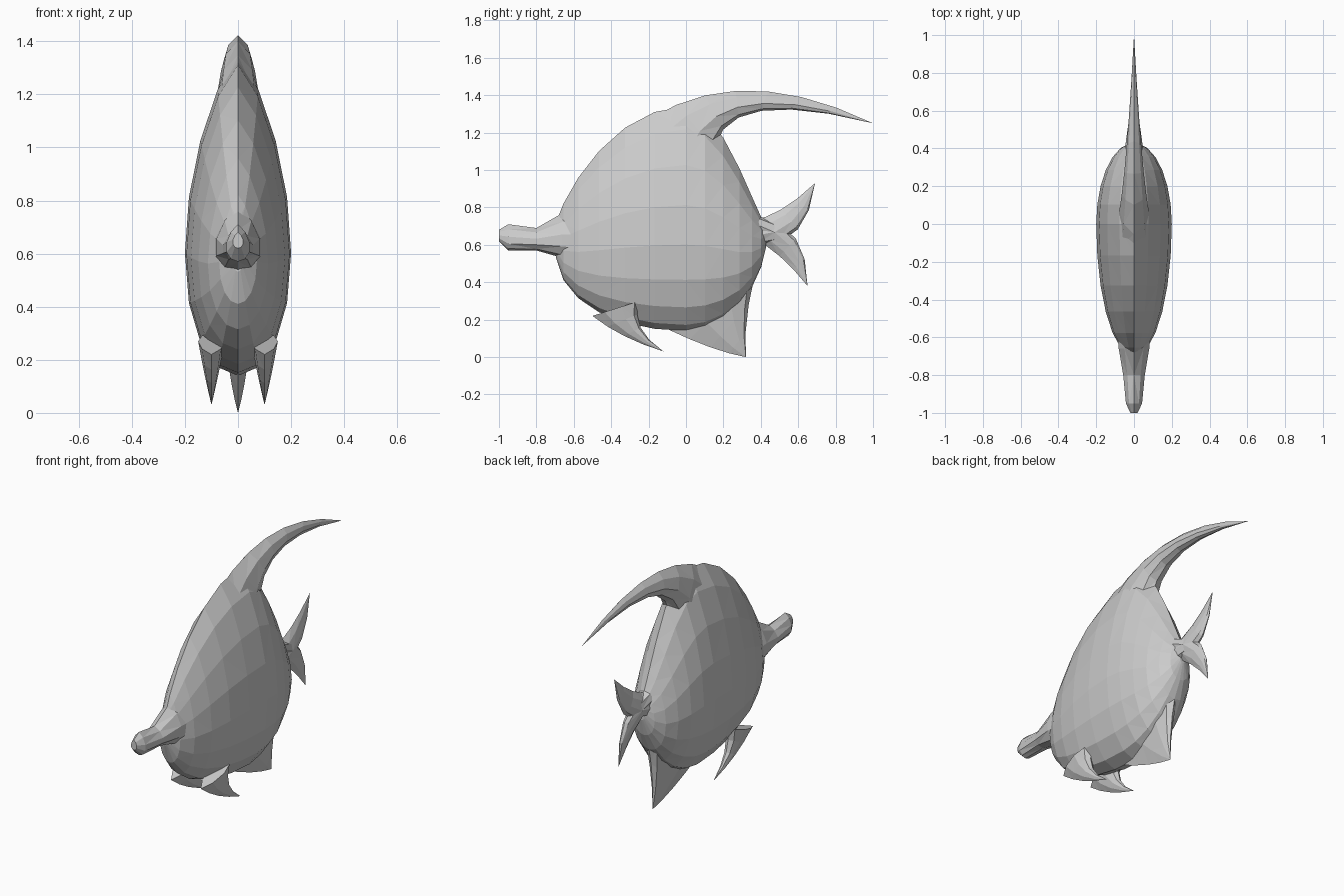
import bpy
import bmesh
from math import sin, cos, pi
from mathutils import Vector

cube = bpy.data.objects.get("Cube")
if cube:
    bpy.data.objects.remove(cube, do_unlink=True)

grey = bpy.data.materials.new("plain grey")
grey.use_nodes = True
colour = (0.6, 0.6, 0.6, 1)
grey.diffuse_color = colour
grey.node_tree.nodes["Principled BSDF"].inputs["Base Color"].default_value = colour


def loft(name, sections, sides, centre=0):
    """Skin teardrop rings; each section is (upper point, lower point, half width)."""
    bm = bmesh.new()
    rings = []
    for upper, lower, width in sections:
        ring = []
        for i in range(sides):
            angle = 2 * pi * i / sides
            # The exponent puts the widest place below the middle
            along = ((1 - cos(angle)) / 2) ** 0.7
            y, z = Vector(upper).lerp(Vector(lower), along)
            ring.append(bm.verts.new((centre + width * sin(angle), y, z)))
        rings.append(ring)
    for ring, following in zip(rings, rings[1:]):
        for i in range(sides):
            bm.faces.new((ring[i - 1], ring[i], following[i], following[i - 1]))
    bm.faces.new(rings[0])
    bm.faces.new(rings[-1])
    bmesh.ops.remove_doubles(bm, verts=bm.verts, dist=0.0005)
    bmesh.ops.triangulate(bm, faces=bm.faces)
    bmesh.ops.recalc_face_normals(bm, faces=bm.faces)
    mesh = bpy.data.meshes.new(name)
    bm.to_mesh(mesh)
    bm.free()
    mesh.materials.append(grey)
    bpy.context.collection.objects.link(bpy.data.objects.new(name, mesh))


def bend(start, control, tip, u):
    """Point on a quadratic curve."""
    start, control, tip = Vector(start), Vector(control), Vector(tip)
    return start.lerp(control, u).lerp(control.lerp(tip, u), u)


def fin(name, leading, trailing, tip, width, steps=4, centre=0):
    """Tapered fin between two bent edges; each edge is (root, control)."""
    sections = []
    for i in range(steps + 1):
        u = i / steps
        sections.append((bend(*leading, tip, u), bend(*trailing, tip, u),
                         width * (1 - u)))
    loft(name, sections, 8, centre)


def body_section(step):
    """Tall oval station, with the rear outline falling faster than the front."""
    angle = step * pi / 13
    swell = cos(angle)
    if step < 0:
        reach, top_power, bottom_power = 0.7, 1.6, 0.8
    else:
        reach, top_power, bottom_power = 0.43, 2.5, 1.2
    y = reach * sin(angle)
    top = 0.7 + 0.64 * swell ** top_power
    bottom = 0.62 - 0.48 * swell ** bottom_power
    return (y, top), (y, bottom), 0.2 * swell


# Deep, flat-sided body
loft("body", [body_section(step) for step in range(-6, 7)], 16)

# Long snout: y, top, bottom, half width
snout = [(-1, 0.68, 0.62, 0.02), (-0.95, 0.71, 0.57, 0.045),
         (-0.8, 0.69, 0.57, 0.06), (-0.66, 0.77, 0.53, 0.085),
         (-0.5, 0.8, 0.5, 0.1)]
loft("snout", [((y, top), (y, bottom), width) for y, top, bottom, width in snout], 10)

# Swept-back dorsal fin
fin("dorsal_fin", leading=((-0.2, 1.27), (0.3, 1.59)),
    trailing=((0.15, 1), (0.1, 1.48)), tip=(1, 1.25), width=0.09, steps=7)

# Forked tail
fin("tail_upper_lobe", leading=((0.35, 0.73), (0.5, 0.75)),
    trailing=((0.4, 0.6), (0.65, 0.6)), tip=(0.69, 0.93), width=0.05)
fin("tail_lower_lobe", leading=((0.35, 0.64), (0.5, 0.57)),
    trailing=((0.4, 0.75), (0.65, 0.7)), tip=(0.65, 0.38), width=0.05)

# Rear belly fin
fin("anal_fin", leading=((-0.1, 0.15), (0.15, 0.03)),
    trailing=((0.42, 0.62), (0.3, 0.25)), tip=(0.32, 0), width=0.07)

# Paired front belly fins
for label, side in (("left", 1), ("right", -1)):
    fin(label + "_pelvic_fin", leading=((-0.5, 0.22), (-0.35, 0.1)),
        trailing=((-0.25, 0.3), (-0.3, 0.15)), tip=(-0.12, 0.03),
        width=0.05, centre=side * 0.1)
